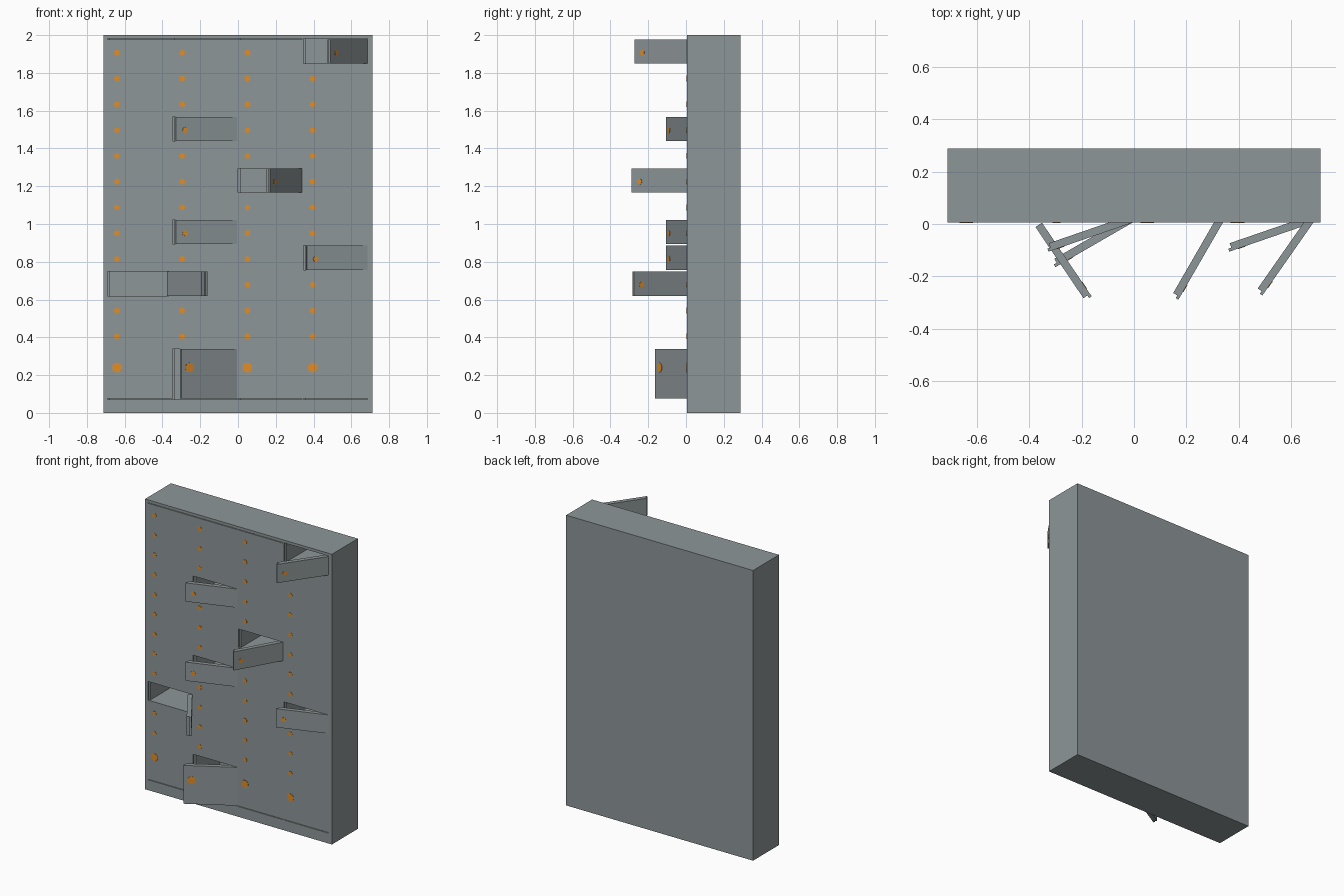
import bpy, bmesh, math
from mathutils import Matrix, Vector

if "Cube" in bpy.data.objects:
    bpy.data.objects.remove(bpy.data.objects["Cube"])


def material(name, rgb):
    m = bpy.data.materials.new(name)
    m.diffuse_color = (*rgb, 1)
    m.use_nodes = True
    m.node_tree.nodes["Principled BSDF"].inputs["Base Color"].default_value = m.diffuse_color
    return m


GREY = material("steel grey", (0.27, 0.305, 0.315))
ORANGE = material("orange", (0.75, 0.27, 0.02))

# Overall layout of the locker bank
W, H = 0.7125, 2.0
FRONT, BACK = 0.005, 0.2875
X0, PITCH = -0.691, 0.3455
LIP, STILE = 0.012, 0.006
DOOR_W = PITCH - STILE
GAP = 0.004
rows = [(0.071, 0.343)] + [(0.343 + i * 0.1365, 0.343 + (i + 1) * 0.1365) for i in range(12)]


def add_box(bm, x0, x1, y0, y1, z0, z1):
    c = Vector(((x0 + x1) / 2, (y0 + y1) / 2, (z0 + z1) / 2))
    s = Matrix.Diagonal((x1 - x0, y1 - y0, z1 - z0, 1))
    bmesh.ops.create_cube(bm, size=1, matrix=Matrix.Translation(c) @ s)


def finish(bm, name, mats):
    me = bpy.data.meshes.new(name)
    bm.to_mesh(me)
    bm.free()
    for m in mats:
        me.materials.append(m)
    ob = bpy.data.objects.new(name, me)
    bpy.context.collection.objects.link(ob)
    return ob


def box_object(name, *dims):
    bm = bmesh.new()
    add_box(bm, *dims)
    return finish(bm, name, [GREY])


# Outer shell
XR = X0 + 4 * PITCH
box_object("left_side", -W, X0, FRONT, BACK, 0, H)
box_object("right_side", XR, W, FRONT, BACK, 0, H)
box_object("base", X0, XR, FRONT, BACK, 0, rows[0][0])
box_object("top_panel", X0, XR, FRONT, BACK, rows[-1][1], H)
box_object("back_panel", X0, XR, BACK - 0.015, BACK, rows[0][0], rows[-1][1])

# Upright dividers: a flush stile plus a stop set back behind the door lip
for c in range(4):
    x = X0 + c * PITCH
    box_object("door_stop", x, x + LIP, FRONT + LIP, BACK - 0.015, rows[0][0], rows[-1][1])
    box_object("stile", x + DOOR_W, x + PITCH, FRONT, BACK - 0.015, rows[0][0], rows[-1][1])

# Thin shelves between rows
for z0, z1 in rows[:-1]:
    box_object("shelf", X0, XR, FRONT, BACK - 0.015, z1 - GAP, z1 + GAP)


def door(col, row):
    """Door hinged on its right front edge, with a lip at the free edge and a round lock."""
    z0, z1 = rows[row]
    h = z1 - z0 - 2 * GAP
    bm = bmesh.new()
    add_box(bm, -DOOR_W, 0, 0, LIP, 0, h)
    add_box(bm, -DOOR_W + LIP, 0, LIP, 0.03, 0, h)
    radius = 0.026 if row == 0 else 0.015
    lock_z = (0.24 - z0 - GAP) if row == 0 else h / 2 - 0.006
    n = len(bm.faces)
    place = Matrix.Translation((-DOOR_W + 0.05, 0, lock_z)) @ Matrix.Rotation(math.pi / 2, 4, 'X')
    bmesh.ops.create_cone(bm, cap_ends=True, segments=12, radius1=radius,
                          radius2=radius, depth=0.004, matrix=place)
    bm.faces.ensure_lookup_table()
    for f in bm.faces[n:]:
        f.material_index = 1
    ob = finish(bm, "door", [GREY, ORANGE])
    ob.location = (X0 + col * PITCH + DOOR_W, FRONT, z0 + GAP)
    ob.rotation_euler.z = math.radians(open_doors.get((col, row), 0))


# Doors: (column, row) -> opening angle
open_doors = {(0, 3): 124, (1, 0): 30, (1, 5): 19, (1, 9): 19,
              (2, 7): 60, (3, 4): 19, (3, 12): 55}
for col in range(4):
    for row in range(len(rows)):
        door(col, row)
